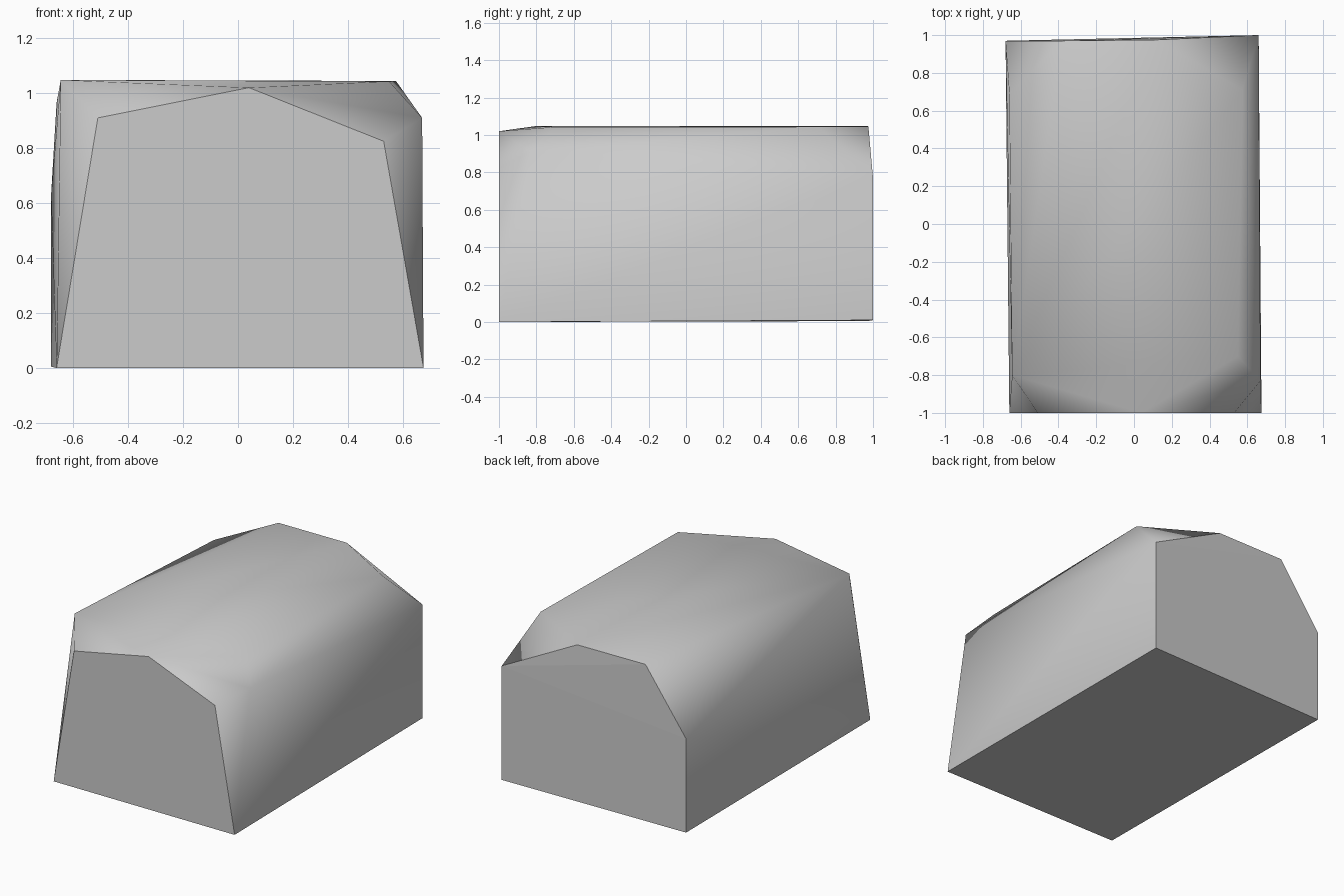
import bpy, bmesh

cube = bpy.data.objects.get("Cube")
if cube:
    bpy.data.objects.remove(cube, do_unlink=True)

# Plain grey material
grey = bpy.data.materials.new("plain grey")
grey.use_nodes = True
colour = (0.6, 0.6, 0.6, 1)
grey.diffuse_color = colour
grey.node_tree.nodes["Principled BSDF"].inputs["Base Color"].default_value = colour

# Corner points of the chipped block
front = [(-.66, -1, 0), (-.51, -1, .91), (.04, -1, 1.02), (.53, -1, .825), (.675, -1, 0)]
shoulders = [(-.645, -.8, 1.048), (.55, -.7, 1.043), (.67, -.83, .91),
             (.575, .71, 1.044), (-.66, .69, .965)]
back = [(.66, 1, .01), (.66, 1, .77), (.12, .975, 1.046),
        (-.38, .97, 1.047), (-.68, .97, .63), (-.68, .97, .005)]

# Wrap the corners in one convex skin
bm = bmesh.new()
for p in front + shoulders + back:
    bm.verts.new(p)
bmesh.ops.convex_hull(bm, input=bm.verts[:])
bmesh.ops.delete(bm, geom=[v for v in bm.verts if not v.link_faces], context="VERTS")
bmesh.ops.recalc_face_normals(bm, faces=bm.faces[:])


# Smooth top and sides, crisp rims around the two ends and the base
def side(face):
    n = face.normal
    if abs(n.y) > .9:
        return "front" if n.y < 0 else "back"
    return "base" if n.z < -.9 else "skin"


for f in bm.faces:
    f.smooth = side(f) == "skin"
for e in bm.edges:
    e.smooth = len({side(f) for f in e.link_faces}) == 1

mesh = bpy.data.meshes.new("block")
bm.to_mesh(mesh)
bm.free()
mesh.materials.append(grey)
block = bpy.data.objects.new("block", mesh)
bpy.context.collection.objects.link(block)
